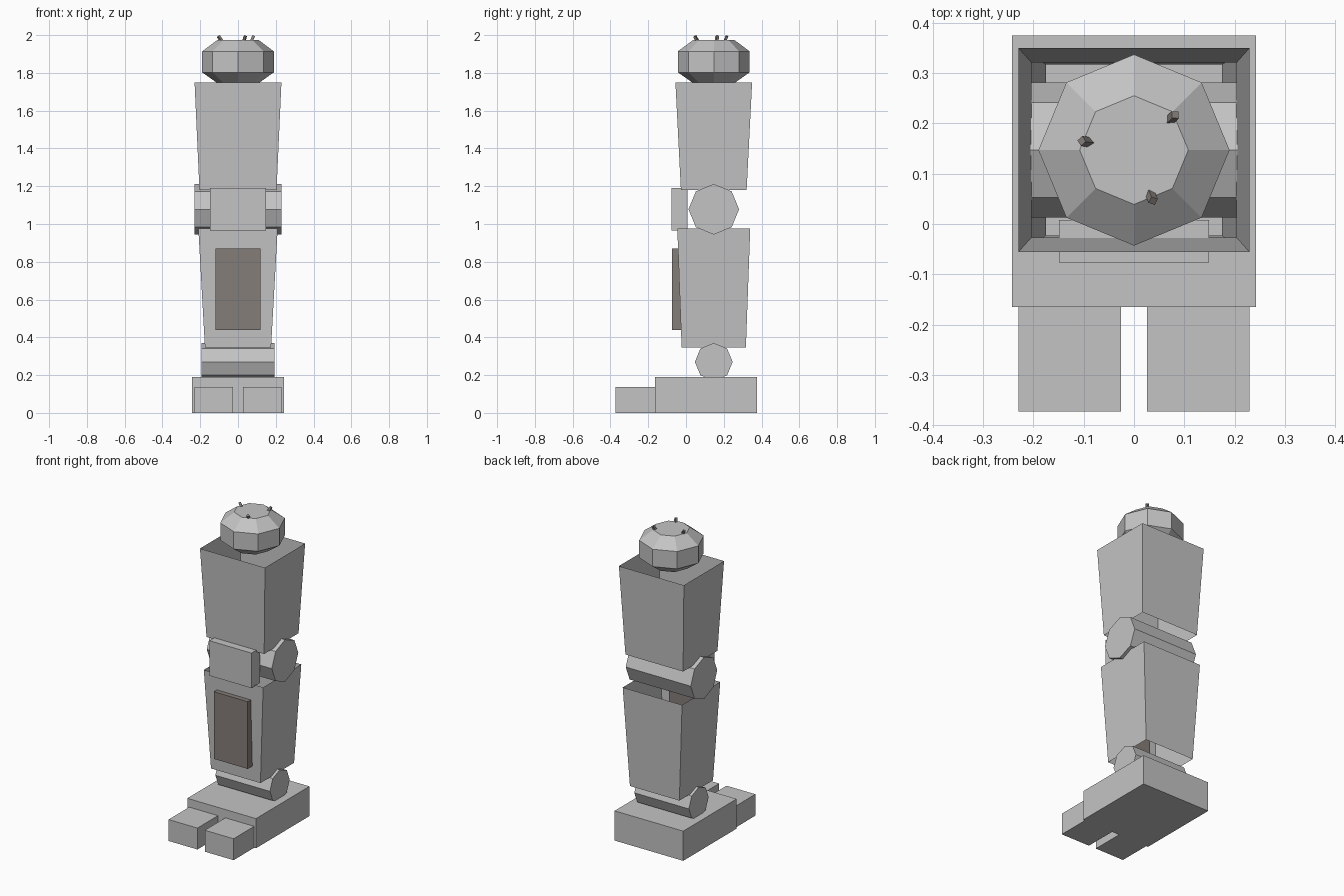
import bpy, bmesh, math
from mathutils import Vector

if "Cube" in bpy.data.objects:
    bpy.data.objects.remove(bpy.data.objects["Cube"])

CY = 0.147  # leg axis in y


def material(name, rgb):
    m = bpy.data.materials.new(name)
    m.diffuse_color = (*rgb, 1)
    m.use_nodes = True
    m.node_tree.nodes["Principled BSDF"].inputs["Base Color"].default_value = m.diffuse_color
    return m


GREY = material("light grey", (0.55, 0.55, 0.55))
BROWN = material("dark warm grey", (0.235, 0.208, 0.192))


def finish(name, bm, mat):
    bmesh.ops.recalc_face_normals(bm, faces=bm.faces)
    me = bpy.data.meshes.new(name)
    bm.to_mesh(me)
    bm.free()
    me.materials.append(mat)
    ob = bpy.data.objects.new(name, me)
    bpy.context.collection.objects.link(ob)
    return ob


def loft(name, rings, mat, caps=True):
    """Skin a stack of point rings, optionally closing both ends."""
    bm = bmesh.new()
    vs = [[bm.verts.new(p) for p in r] for r in rings]
    n = len(vs[0])
    for a, b in zip(vs, vs[1:]):
        for i in range(n):
            j = (i + 1) % n
            bm.faces.new((a[i], a[j], b[j], b[i]))
    if caps:
        bm.faces.new(vs[0][::-1])
        bm.faces.new(vs[-1])
    return finish(name, bm, mat)


def rect(hx, y0, y1, z, cx=0):
    return [(cx - hx, y0, z), (cx + hx, y0, z), (cx + hx, y1, z), (cx - hx, y1, z)]


def box(name, cx, hx, y0, y1, z0, z1, mat):
    return loft(name, [rect(hx, y0, y1, z, cx) for z in (z0, z1)], mat)


def octagon(r):
    return [(r * math.cos(i * math.pi / 4), r * math.sin(i * math.pi / 4)) for i in range(8)]


def roller(name, hx, r, z):
    loft(name, [[(x, CY + a, z + b) for a, b in octagon(r)] for x in (-hx, hx)], GREY)


def sleeve(name, z0, z1, bottom, top):
    """Open tapered square tube; bottom and top are (half x, half y)."""
    loft(name, [rect(h[0], CY - h[1], CY + h[1], z)
                for z, h in ((z0, bottom), (z1, top))], GREY, caps=False)


# Foot and two toes
box("foot", 0, 0.243, -0.165, 0.375, 0, 0.19, GREY)
for side, s in (("left", 1), ("right", -1)):
    box(side + "_toe", s * 0.128, 0.102, -0.373, -0.165, 0, 0.137, GREY)

# Joints and hollow leg segments
roller("ankle_joint", 0.193, 0.1, 0.27)
sleeve("shin", 0.345, 0.975, (0.175, 0.17), (0.21, 0.193))
roller("knee_joint", 0.23, 0.134, 1.078)
sleeve("thigh", 1.18, 1.75, (0.204, 0.174), (0.23, 0.203))

# Knee pad and shin plate
box("knee_pad", 0, 0.149, -0.077, 0.008, 0.966, 1.19, GREY)
box("shin_plate", 0, 0.12, -0.073, 0.0, 0.44, 0.87, BROWN)

# Faceted hip ball with a straight band
profile = [(0.108, 1.745), (0.19, 1.803), (0.19, 1.914), (0.108, 1.975)]
loft("hip_joint", [[(a, CY + b, z) for a, b in octagon(r)] for r, z in profile], GREY)

# Small pins leaning outwards from the hip top
pins = [((-0.085, 0.162), (-0.104, 0.165)),
        ((0.070, 0.205), (0.082, 0.217)),
        ((0.031, 0.063), (0.038, 0.046))]
for k, (base, tip) in enumerate(pins):
    b, t = Vector((*base, 1.965)), Vector((*tip, 1.995))
    d = (t - b).normalized()
    u = d.cross(Vector((0, 0, 1))).normalized()
    v = d.cross(u)
    loft(f"hip_pin_{k + 1}", [[p + u * 0.01, p + v * 0.01, p - u * 0.01, p - v * 0.01]
                              for p in (b, t)], BROWN)
